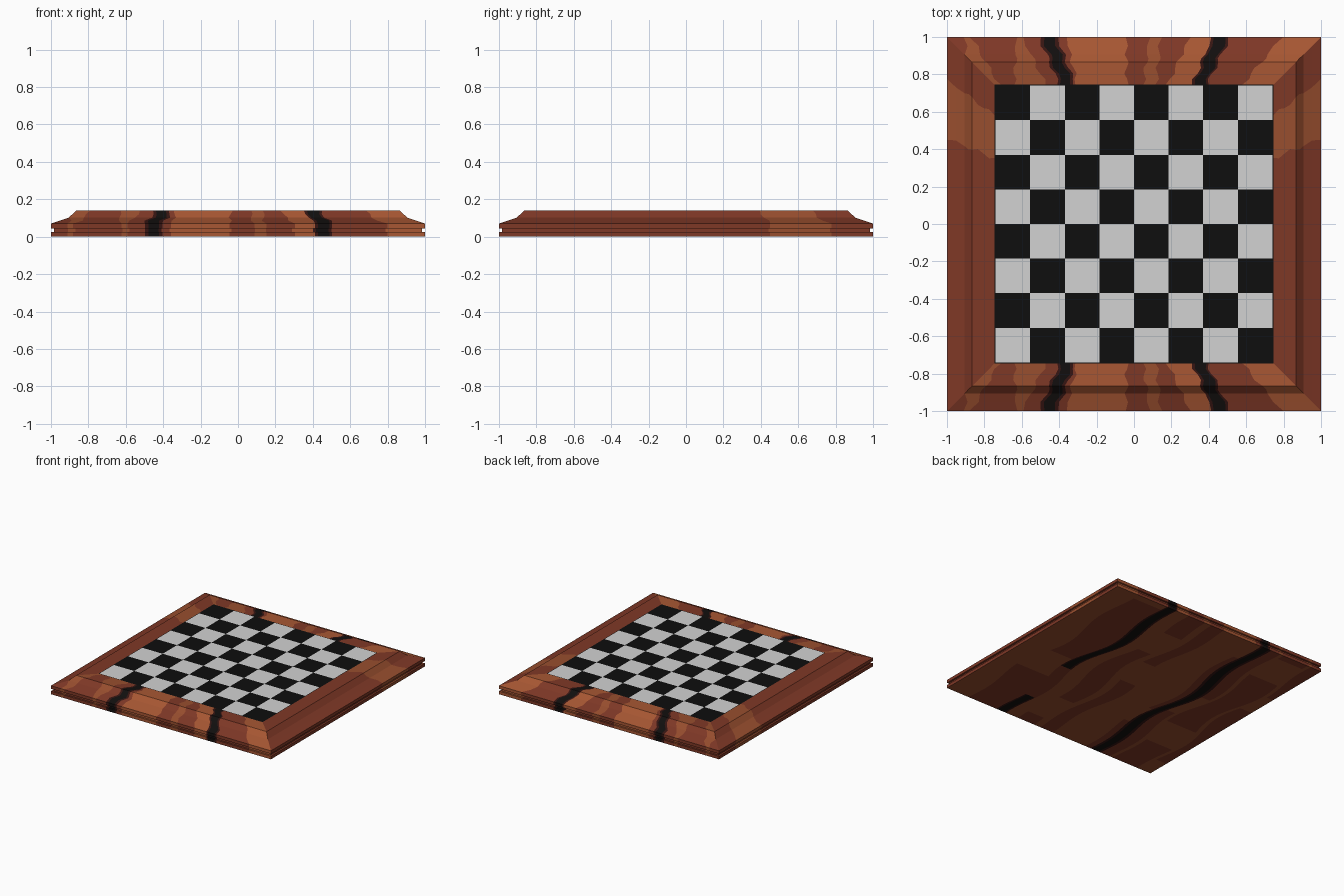
import bpy
import bmesh
import math

if "Cube" in bpy.data.objects:
    bpy.data.objects.remove(bpy.data.objects["Cube"])


def material(name, rgb):
    lin = [((c / 255 + 0.055) / 1.055) ** 2.4 for c in rgb]
    m = bpy.data.materials.new(name)
    m.diffuse_color = (*lin, 1)
    m.use_nodes = True
    m.node_tree.nodes["Principled BSDF"].inputs["Base Color"].default_value = m.diffuse_color
    return m


WOOD = [material("red brown wood", (127, 56, 38)),
        material("mid brown wood", (152, 78, 46)),
        material("orange wood", (168, 87, 51)),
        material("dark vein edge", (54, 21, 18)),
        material("black vein", (18, 15, 14))]
RED, BROWN, ORANGE, EDGE, VEIN = range(5)
SQUARES = [material("light square", (210, 210, 210)),
           material("black square", (14, 14, 14))]

INNER = 0.745
TOP = 0.14

# Grain bands: colour, end position at the outer edge, end position at the inner edge
GRAIN = [(RED, -0.90, -0.90), (BROWN, -0.87, -0.72), (RED, -0.63, -0.64),
         (BROWN, -0.60, -0.47), (RED, -0.51, -0.40), (EDGE, -0.49, -0.385),
         (VEIN, -0.43, -0.33), (EDGE, -0.41, -0.315), (RED, -0.36, -0.305),
         (ORANGE, -0.04, -0.04), (RED, 0.08, 0.05), (BROWN, 0.14, 0.12),
         (RED, 0.30, 0.18), (ORANGE, 0.42, 0.31), (EDGE, 0.435, 0.325),
         (VEIN, 0.50, 0.38), (EDGE, 0.515, 0.39), (RED, 0.79, 0.58),
         (ORANGE, 2, 2)]
SIDE_GRAIN = [(RED, 0.46, 0.35), (BROWN, 0.77, 0.58), (RED, 2, 2)]

# Moulding section from the bottom edge up to the inlay
PROFILE = [(1, 0), (1, 0.025), (0.985, 0.025), (0.985, 0.045), (1, 0.045),
           (1, 0.07), (0.952, 0.086), (0.905, 0.102), (0.885, 0.121),
           (0.865, TOP), (0.835, TOP), (0.805, TOP), (0.775, TOP), (INNER, TOP)]


def finish(bm, name, mats):
    bmesh.ops.remove_doubles(bm, verts=bm.verts, dist=1e-5)
    me = bpy.data.meshes.new(name)
    bm.to_mesh(me)
    bm.free()
    for m in mats:
        me.materials.append(m)
    ob = bpy.data.objects.new(name, me)
    bpy.context.collection.objects.link(ob)
    return ob


def add_face(bm, points, mat, flip):
    """Add a face, dropping repeated corners where bands meet the mitre."""
    pts = []
    for p in points:
        if all((sum((a - b) ** 2 for a, b in zip(p, q))) > 1e-9 for q in pts):
            pts.append(p)
    if len(pts) < 3:
        return
    if flip:
        pts.reverse()
    bm.faces.new([bm.verts.new(p) for p in pts]).material_index = mat


def band_edges(bands, r):
    """Band borders along a moulding row, wavering and clipped to the mitre."""
    t = (1 - r) / (1 - INNER)
    out = [-r]
    for _, a, b in bands:
        u = a + (b - a) * t + 0.012 * math.sin(t * 15 + a * 9)
        out.append(min(r, max(out[-1], u)))
    return out


def frame_side(name, bands, place, flip):
    bm = bmesh.new()
    for (r0, z0), (r1, z1) in zip(PROFILE, PROFILE[1:]):
        e0, e1 = band_edges(bands, r0), band_edges(bands, r1)
        for k, band in enumerate(bands):
            quad = [place(e0[k], r0, z0), place(e0[k + 1], r0, z0),
                    place(e1[k + 1], r1, z1), place(e1[k], r1, z1)]
            add_face(bm, quad, band[0], flip)
    return finish(bm, name, WOOD)


# Four mitred frame sides
frame_side("front_frame", GRAIN, lambda u, r, z: (u, -r, z), False)
frame_side("back_frame", GRAIN, lambda u, r, z: (u, r, z), True)
frame_side("right_frame", SIDE_GRAIN, lambda u, r, z: (r, u, z), False)
frame_side("left_frame", SIDE_GRAIN, lambda u, r, z: (-r, u, z), True)

# Underside with grain running front to back
bm = bmesh.new()
ROWS = 32


def under_edges(y):
    out = [-1]
    for _, a, _ in GRAIN:
        u = a + (1 - y * y) * 0.05 * math.sin(y * 6 + a * 5)
        out.append(min(1, max(out[-1], u)))
    return out


for j in range(ROWS):
    y0, y1 = -1 + 2 * j / ROWS, -1 + 2 * (j + 1) / ROWS
    e0, e1 = under_edges(y0), under_edges(y1)
    ym = (y0 + y1) / 2
    for k, (mat, a, _) in enumerate(GRAIN):
        if mat == ORANGE:
            mat = BROWN
        if mat in (VEIN, EDGE) and a > 0 and -0.66 < ym < -0.16:
            mat = RED
        elif mat == RED and math.sin(ym * 5 + k * 2) > 0.75:
            mat = BROWN
        quad = [(e0[k], y0, 0), (e0[k + 1], y0, 0), (e1[k + 1], y1, 0), (e1[k], y1, 0)]
        add_face(bm, quad, mat, True)
finish(bm, "underside", WOOD)

# Chequered inlay with a thin black border
bm = bmesh.new()
HALF = 0.74
cuts = [-INNER] + [-HALF + HALF * i / 4 for i in range(9)] + [INNER]
for i in range(10):
    for j in range(10):
        border = i in (0, 9) or j in (0, 9)
        x0, x1, y0, y1 = cuts[i], cuts[i + 1], cuts[j], cuts[j + 1]
        quad = [(x0, y0, TOP), (x1, y0, TOP), (x1, y1, TOP), (x0, y1, TOP)]
        add_face(bm, quad, 1 if border else (i + j) % 2, False)
finish(bm, "chequered_inlay", SQUARES)
